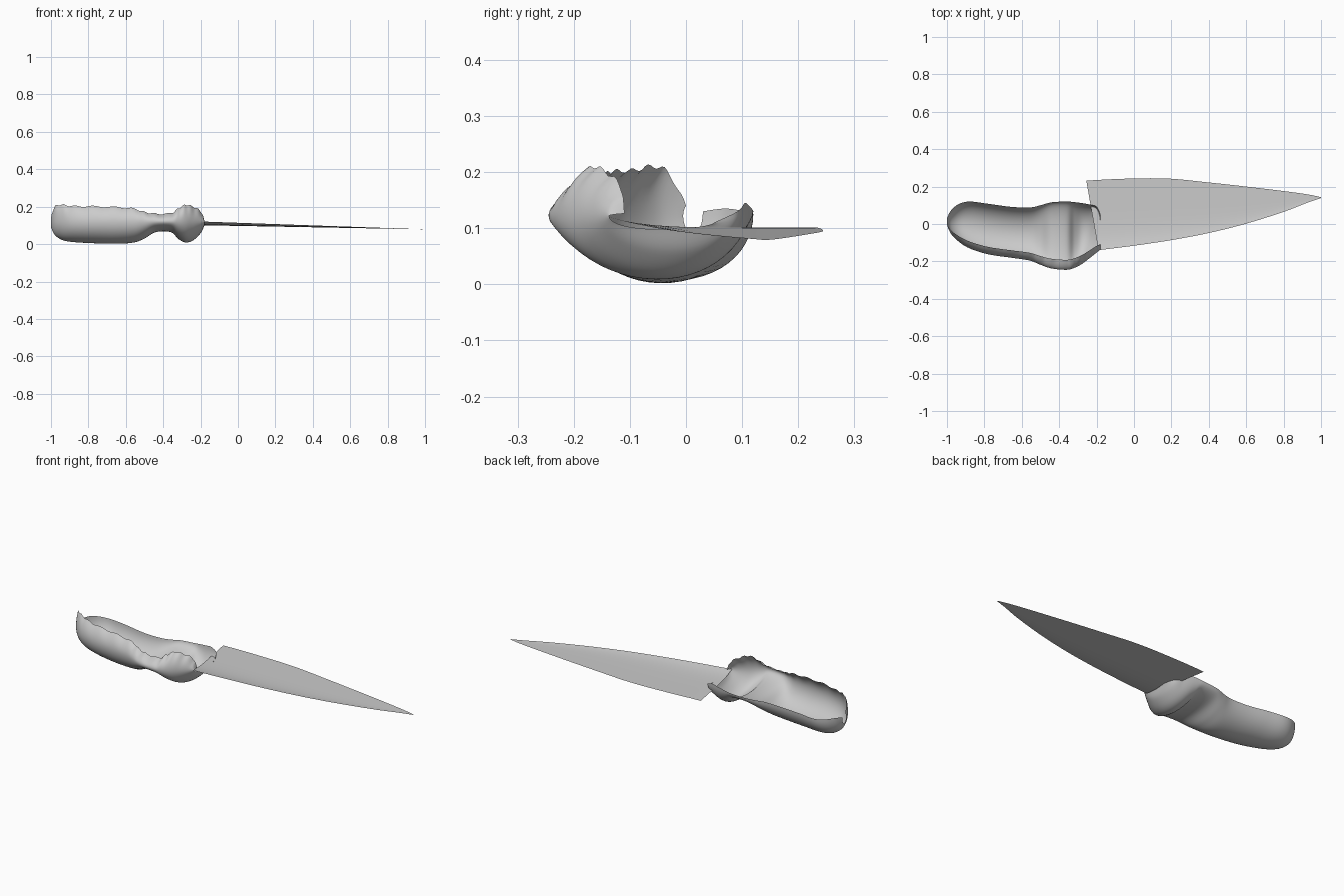
import bpy
import bmesh
from math import sin, cos, pi, radians
from mathutils import Vector

if "Cube" in bpy.data.objects:
    bpy.data.objects.remove(bpy.data.objects["Cube"])


def catmull(rows, steps):
    """Smoothly resample a list of station tuples."""
    v = [Vector(r) for r in rows]
    out = []
    for i in range(len(v) - 1):
        p0, p1, p2, p3 = v[max(i - 1, 0)], v[i], v[i + 1], v[min(i + 2, len(v) - 1)]
        for s in range(steps):
            t = s / steps
            out.append(0.5 * (2 * p1 + (p2 - p0) * t
                              + (2 * p0 - 5 * p1 + 4 * p2 - p3) * t * t
                              + (3 * p1 - p0 - 3 * p2 + p3) * t ** 3))
    out.append(v[-1])
    return out


def sheet(name, grid):
    """Skin a grid of points into one smooth open surface."""
    bm = bmesh.new()
    rows = [[bm.verts.new(p) for p in row] for row in grid]
    for a, b in zip(rows, rows[1:]):
        for j in range(len(a) - 1):
            bm.faces.new((a[j], a[j + 1], b[j + 1], b[j]))
    bmesh.ops.remove_doubles(bm, verts=bm.verts, dist=1e-5)
    for f in bm.faces:
        f.smooth = True
        f.normal_update()
    # inside of the shell and top of the blade face up
    if sum(f.normal.z * f.calc_area() for f in bm.faces) < 0:
        bmesh.ops.reverse_faces(bm, faces=bm.faces)
    me = bpy.data.meshes.new(name)
    bm.to_mesh(me)
    bm.free()
    ob = bpy.data.objects.new(name, me)
    bpy.context.collection.objects.link(ob)
    return ob


# Handle stations: x, front y, back y, bottom z, front rim z, back rim z
stations = [
    (-1.0, -0.005, 0.03, 0.09, 0.14, 0.13),
    (-0.98, -0.05, 0.07, 0.05, 0.20, 0.135),
    (-0.94, -0.092, 0.105, 0.022, 0.21, 0.13),
    (-0.88, -0.13, 0.12, 0.011, 0.203, 0.125),
    (-0.78, -0.162, 0.108, 0.005, 0.202, 0.125),
    (-0.66, -0.18, 0.092, 0.002, 0.198, 0.12),
    (-0.56, -0.195, 0.088, 0.008, 0.19, 0.12),
    (-0.50, -0.218, 0.10, 0.03, 0.172, 0.12),
    (-0.44, -0.238, 0.116, 0.064, 0.163, 0.125),
    (-0.36, -0.245, 0.12, 0.064, 0.165, 0.13),
    (-0.32, -0.235, 0.117, 0.028, 0.19, 0.135),
    (-0.28, -0.215, 0.112, 0.009, 0.21, 0.14),
    (-0.24, -0.185, 0.105, 0.02, 0.20, 0.145),
    (-0.20, -0.153, 0.092, 0.058, 0.175, 0.13),
    (-0.18, -0.137, 0.05, 0.098, 0.13, 0.11),
]

# Half-open handle shell, front wall curling inwards at its rim
N = 32
a0 = radians(-45)
shell = []
for k, (x, yf, yb, zb, zf, zr) in enumerate(catmull(stations, 6)):
    yc, hw = (yf + yb) / 2, (yb - yf) / 2
    zf += 0.004 * sin(k * 1.1)
    row = []
    for j in range(N + 1):
        a = a0 + (pi - a0) * j / N
        y = yc - hw * cos(a)
        if a < 0:
            z = 0.122 + (zf - 0.122) * sin(a) / sin(a0)
        else:
            mid = 0.122 + (zr - 0.122) * a / pi
            z = mid - (mid - zb) * sin(a)
        row.append((x, y, z))
    shell.append(row)
sheet("handle_shell", shell)

# Blade stations: x at front edge, x at back edge, front y, back y
outline = [
    (-0.19, -0.255, -0.14, 0.232),
    (0.0, -0.05, -0.116, 0.242),
    (0.2, 0.18, -0.086, 0.243),
    (0.4, 0.4, -0.048, 0.222),
    (0.6, 0.6, 0.002, 0.20),
    (0.8, 0.8, 0.065, 0.176),
    (0.93, 0.93, 0.115, 0.158),
    (1.0, 1.0, 0.139, 0.143),
]

# Thin blade sheet with a slight lip along the front edge
M = 14
blade = []
for xf, xb, yf, yb in catmull(outline, 5):
    row = []
    for j in range(M + 1):
        t = j / M
        x = xf + (xb - xf) * t
        u = min(max((x + 0.2) / 1.2, 0), 1)
        z = 0.101 - 0.022 * u + 0.02 * (1 - u) * (1 - t) ** 6
        row.append((x, yf + (yb - yf) * t, z))
    blade.append(row)
sheet("blade", blade)
